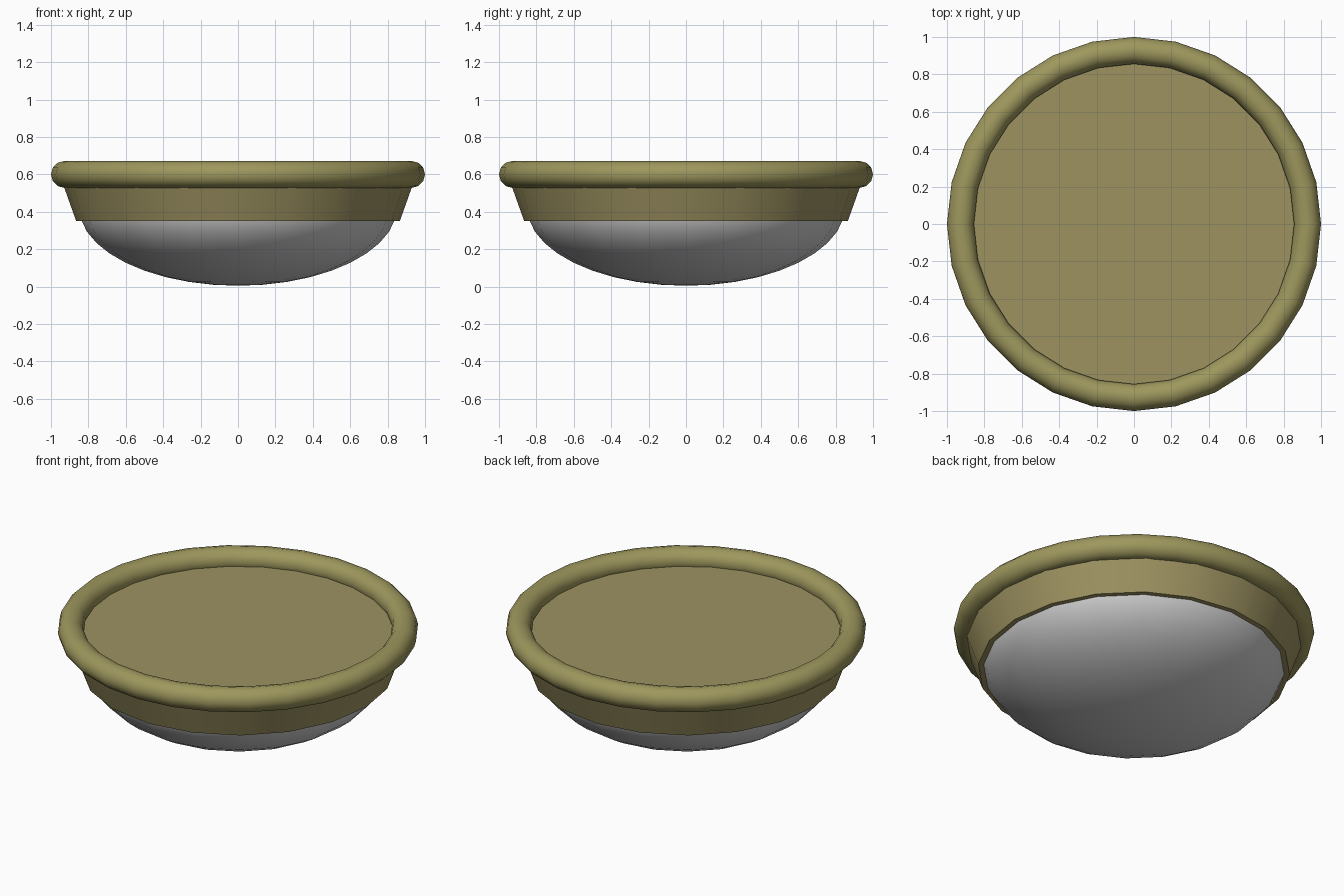
import bpy, bmesh, math

if "Cube" in bpy.data.objects:
    bpy.data.objects.remove(bpy.data.objects["Cube"])


def material(name, rgb):
    m = bpy.data.materials.new(name)
    m.diffuse_color = (*rgb, 1)
    m.use_nodes = True
    m.node_tree.nodes["Principled BSDF"].inputs["Base Color"].default_value = m.diffuse_color
    return m


def finish(obj, name, mat=None, angle=40):
    obj.name = name
    if mat:
        obj.data.materials.append(mat)
    bpy.ops.object.shade_smooth_by_angle(angle=math.radians(angle))


rim_mat = material("rim_olive", (0.34, 0.31, 0.11))
band_mat = material("band_olive", (0.34, 0.29, 0.12))

# Rounded rim
bpy.ops.mesh.primitive_torus_add(major_segments=28, minor_segments=12,
                                 major_radius=0.928, minor_radius=0.072,
                                 location=(0, 0, 0.6))
finish(bpy.context.object, "rim", rim_mat)

# Tapered band, whose top cap is the flat surface inside the rim
bpy.ops.mesh.primitive_cone_add(vertices=20, radius1=0.865, radius2=0.947,
                                depth=0.23, location=(0, 0, 0.465))
finish(bpy.context.object, "band", band_mat)

# Shallow bowl: lower half of a flattened sphere
bpy.ops.mesh.primitive_uv_sphere_add(segments=20, ring_count=20, radius=1)
bowl = bpy.context.object
bm = bmesh.new()
bm.from_mesh(bowl.data)
bmesh.ops.delete(bm, geom=[v for v in bm.verts if v.co.z > 0.01], context='VERTS')
for v in bm.verts:
    v.co = (v.co.x * 0.85, v.co.y * 0.85, v.co.z * 0.42 + 0.425)
bm.to_mesh(bowl.data)
bm.free()
finish(bowl, "bowl")
